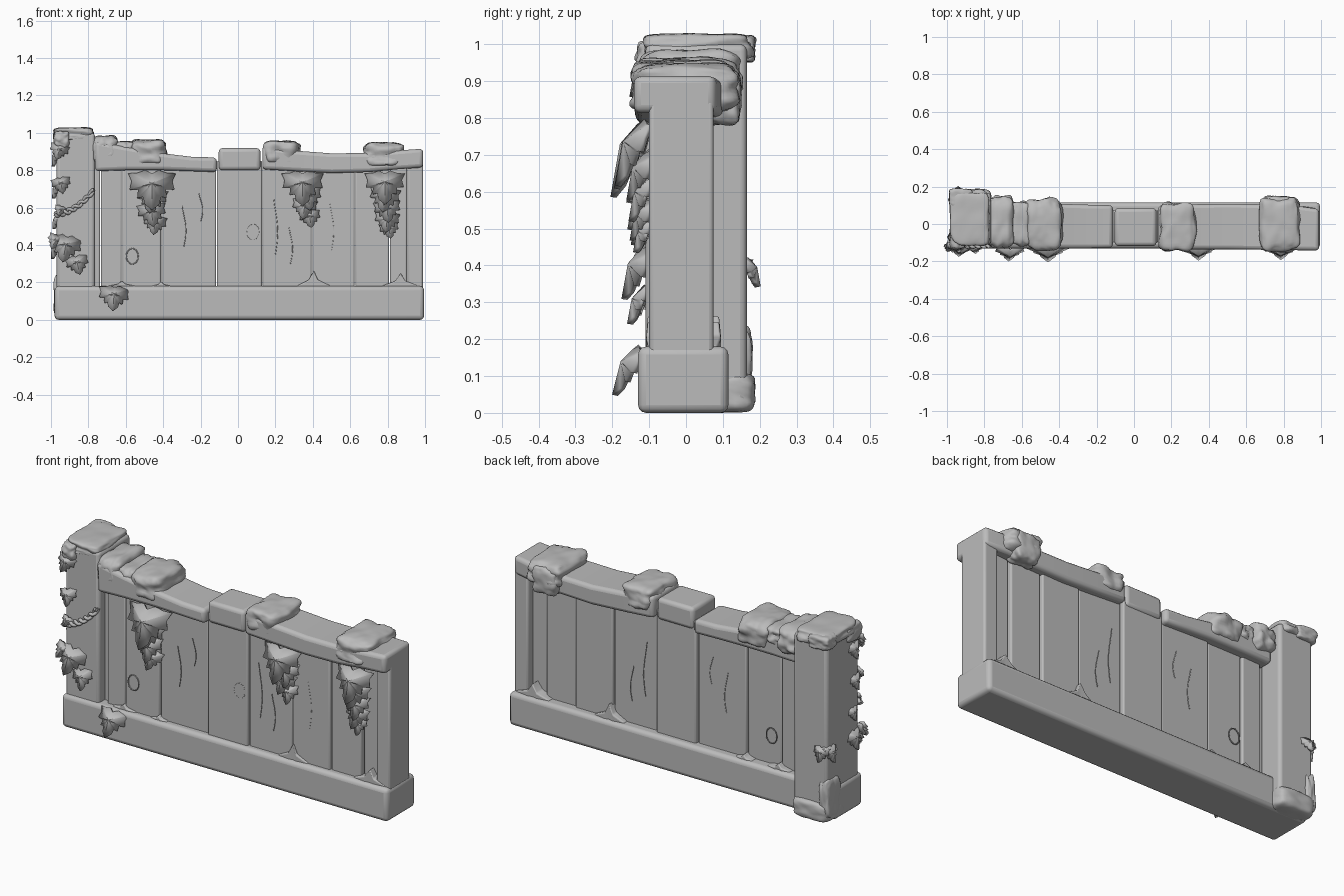
import bpy, bmesh, math, random
from mathutils import Vector, Matrix, noise

random.seed(4)
if "Cube" in bpy.data.objects:
    bpy.data.objects.remove(bpy.data.objects["Cube"])

stone = bpy.data.materials.new("plain grey")
stone.use_nodes = True
GREY = (0.5, 0.5, 0.5, 1)
stone.diffuse_color = GREY
stone.node_tree.nodes["Principled BSDF"].inputs["Base Color"].default_value = GREY


def finish(name, bm, angle=40):
    bmesh.ops.recalc_face_normals(bm, faces=bm.faces)
    mesh = bpy.data.meshes.new(name)
    bm.to_mesh(mesh)
    bm.free()
    mesh.materials.append(stone)
    ob = bpy.data.objects.new(name, mesh)
    bpy.context.collection.objects.link(ob)
    bpy.ops.object.select_all(action='DESELECT')
    ob.select_set(True)
    bpy.context.view_layer.objects.active = ob
    bpy.ops.object.shade_smooth_by_angle(angle=math.radians(angle))
    return ob


def beam(name, sections, bevel=0.012):
    """Loft of rectangles along x; each section is x, y0, y1, z0, z1."""
    bm = bmesh.new()
    rings = [[bm.verts.new((x, y, z)) for y, z in ((a, c), (b, c), (b, d), (a, d))]
             for x, a, b, c, d in sections]
    for r, s in zip(rings, rings[1:]):
        for i in range(4):
            j = (i + 1) % 4
            bm.faces.new((r[i], r[j], s[j], s[i]))
    bm.faces.new(rings[0])
    bm.faces.new(rings[-1])
    ob = finish(name, bm)
    mod = ob.modifiers.new("rounded edges", 'BEVEL')
    mod.width, mod.segments = bevel, 3
    mod.limit_method = 'ANGLE'
    return ob


def box(name, x0, x1, y0, y1, z0, z1, bevel=0.012):
    return beam(name, [(x0, y0, y1, z0, z1), (x1, y0, y1, z0, z1)], bevel)


def clump(name, x0, x1, y0, y1, z0, z1, rough=0.13):
    """Lumpy rounded block filling the given bounds."""
    bm = bmesh.new()
    bmesh.ops.create_cube(bm, size=2)
    bmesh.ops.subdivide_edges(bm, edges=bm.edges, cuts=13, use_grid_fill=True)
    mid = Vector((x0 + x1, y0 + y1, z0 + z1)) / 2
    half = Vector((x1 - x0, y1 - y0, z1 - z0)) / 2
    seed = Vector((random.random(), random.random(), random.random())) * 20
    for v in bm.verts:
        p = v.co / sum(abs(c) ** 5 for c in v.co) ** 0.2
        p *= 0.97 + rough * noise.noise(p * 1.6 + seed) + rough / 3 * noise.noise(p * 4 + seed)
        v.co = mid + Vector(a * b for a, b in zip(p, half))
    return finish(name, bm, 60)


HALF_LEAF = [(0, 0), (.14, .1), (.3, .05), (.5, .06), (.42, -.12), (.47, -.3),
             (.29, -.3), (.3, -.5), (.18, -.48), (.14, -.66), (0, -.82)]


def leaf(name, x, y, z, size, roll=0, yaw=0, tilt=-20):
    """Lobed leaf hanging from its stem, folded along the midrib."""
    bm = bmesh.new()
    outline = HALF_LEAF + [(-a, b) for a, b in HALF_LEAF[-2:0:-1]]
    centre = bm.verts.new((0, -.13, -.25))
    rim = [bm.verts.new((a, .22 * abs(a) - (.03 if a == 0 else 0), b)) for a, b in outline]
    for i, v in enumerate(rim):
        bm.faces.new((centre, v, rim[(i + 1) % len(rim)]))
    turn = [Matrix.Rotation(math.radians(d), 4, ax) for d, ax in ((yaw, 'Z'), (roll, 'Y'), (tilt, 'X'))]
    bm.transform(Matrix.Translation((x, y, z)) @ turn[0] @ turn[1] @ turn[2] @ Matrix.Scale(size, 4))
    ob = finish(name, bm, 25)
    mod = ob.modifiers.new("thickness", 'SOLIDIFY')
    mod.thickness, mod.offset = 0.016, 0


def strand(name, points, radius):
    cu = bpy.data.curves.new(name, 'CURVE')
    cu.dimensions = '3D'
    cu.bevel_depth, cu.bevel_resolution = radius, 2
    cu.use_fill_caps = True
    sp = cu.splines.new('POLY')
    sp.points.add(len(points) - 1)
    for p, co in zip(sp.points, points):
        p.co = (*co, 1)
    cu.materials.append(stone)
    ob = bpy.data.objects.new(name, cu)
    bpy.context.collection.objects.link(ob)


# Base, corner post and end post
box("base_beam", -0.98, 0.995, -0.13, 0.115, 0, 0.18, 0.022)
box("corner_post", -0.97, -0.765, -0.11, 0.165, 0.005, 1.0, 0.018)
box("end_post", 0.905, 0.99, -0.1, 0.075, 0.15, 0.85)
clump("post_foot", -0.985, -0.755, 0.0, 0.19, 0, 0.11, 0.06)
clump("post_foot_rise", -0.985, -0.92, 0.06, 0.18, 0.02, 0.24)

# Upright planks with slightly different depths
edges = [-0.77, -0.735, -0.62, -0.41, -0.115, 0.13, 0.395, 0.625, 0.81, 0.905]
fronts = [-.06, -.085, -.092, -.087, -.1, -.09, -.095, -.088, -.07]
backs = [.035, .06, .052, .062, .075, .06, .068, .055, .04]
for i, (f, b) in enumerate(zip(fronts, backs)):
    box(f"plank_{i + 1}", edges[i] + .002, edges[i + 1] - .002, f, b, 0.15, 0.85, 0.008)

# Curved top rails and the middle cap block
beam("top_rail_left", [(-0.765, -.13, .11, .795, .955), (-0.6, -.13, .11, .80, .925),
                       (-0.4, -.13, .108, .80, .89), (-0.25, -.13, .103, .795, .872),
                       (-0.113, -.128, .1, .79, .868)], 0.02)
beam("top_rail_right", [(0.13, -.135, .1, .805, .925), (0.3, -.135, .105, .795, .905),
                        (0.5, -.135, .108, .785, .89), (0.7, -.138, .105, .79, .892),
                        (0.85, -.14, .1, .805, .905), (0.99, -.142, .08, .815, .915)], 0.02)
box("middle_cap", -0.103, 0.12, -0.118, 0.085, 0.8, 0.918, 0.02)

# Lumpy growth over the post and rails
clump("post_top_growth", -0.985, -0.77, -0.12, 0.18, 0.955, 1.03, 0.1)
clump("post_front_growth", -0.985, -0.90, -0.135, 0.0, 0.92, 1.01)
clump("post_back_growth", -0.99, -0.86, 0.09, 0.19, 0.95, 1.025)
clump("rail_growth_1", -0.785, -0.64, -0.13, 0.15, 0.84, 0.985)
clump("rail_growth_2", -0.58, -0.385, -0.14, 0.135, 0.82, 0.965)
clump("rail_growth_2_side", -0.66, -0.55, -0.115, 0.12, 0.86, 0.955)
clump("rail_growth_3", 0.135, 0.33, -0.145, 0.115, 0.825, 0.96)
clump("rail_growth_4", 0.67, 0.89, -0.15, 0.145, 0.815, 0.95)
clump("rail_growth_4_back", 0.69, 0.84, 0.04, 0.15, 0.78, 0.93)

# Peaked drifts where planks meet the base
for n, (x, w, h) in enumerate([(-0.62, .07, .03), (-0.41, .05, .025), (0.405, .09, .085), (0.87, .1, .07)]):
    beam(f"base_drift_{n + 1}", [(x - w, -.1, .085, .16, .182), (x - w * .3, -.108, .095, .16, .18 + h * .4),
                                 (x, -.104, .09, .16, .18 + h), (x + w * .25, -.108, .095, .16, .18 + h * .4),
                                 (x + w, -.1, .085, .16, .182)], 0.006)

# Hanging leaf clusters on the front
chains = {"left": [(-.46, .775, .25, 0), (-.455, .69, .16, 8), (-.465, .61, .15, -6), (-.44, .545, .12, 8)],
          "middle": [(.345, .775, .22, 0), (.37, .69, .14, -8), (.36, .635, .13, 8), (.38, .575, .11, -8)],
          "right": [(.785, .775, .21, 0), (.79, .695, .16, 8), (.795, .625, .14, -5),
                    (.8, .565, .13, 6), (.805, .51, .1, -8)]}
for side, items in chains.items():
    for n, (x, z, size, roll) in enumerate(items):
        leaf(f"{side}_leaf_{n + 1}", x, -0.105 if n else -0.12, z, size, roll)
leaf("base_leaf", -0.66, -0.135, 0.165, 0.16, 5, 0, -24)

# Leaves on the corner post, front, side and back edge
for n, (x, z, size, roll) in enumerate([(-.95, .93, .1, 15), (-.95, .75, .1, -10), (-.945, .6, .06, 20),
                                        (-.915, .435, .17, 10), (-.865, .33, .12, -12), (-.965, .44, .09, 30)]):
    leaf(f"post_leaf_{n + 1}", x, -0.115, z, size, roll)
for n, (y, z, size) in enumerate([(-.07, .9, .1), (-.08, .72, .09), (-.06, .55, .08), (-.07, .42, .12), (.13, .41, .1)]):
    leaf(f"post_side_leaf_{n + 1}", -0.968, y, z, size, 0, -90, -12)
leaf("post_back_leaf", -0.94, 0.167, 0.41, 0.09, 0, 180)

# Twisted vine across the post
for k in range(2):
    pts = []
    for i in range(41):
        t = i / 40
        a = t * 22 + k * math.pi
        pts.append((-0.98 + .21 * t, -0.115 + .009 * math.cos(a), .565 + .13 * t * t + .011 * math.sin(a)))
    strand(f"vine_{k + 1}", pts, 0.009)

# Wood grain slivers and knots on both faces
for y, tag in ((-.094, "front"), (.064, "back")):
    for n, (x, z, h) in enumerate([(-.29, .5, .22), (-.2, .6, .15), (.2, .5, .3), (.28, .4, .2), (.5, .5, .25)]):
        strand(f"grain_{tag}_{n + 1}", [(x + .012 * math.sin(i / 2), y, z + h * (i / 8 - .5)) for i in range(9)], 0.002)
    for n, (x, z) in enumerate([(.08, .47), (-.565, .34)]):
        strand(f"knot_{tag}_{n + 1}", [(x + .032 * math.cos(i / 2.55), y * 1.04, z + .042 * math.sin(i / 2.55))
                                       for i in range(17)], 0.003)
